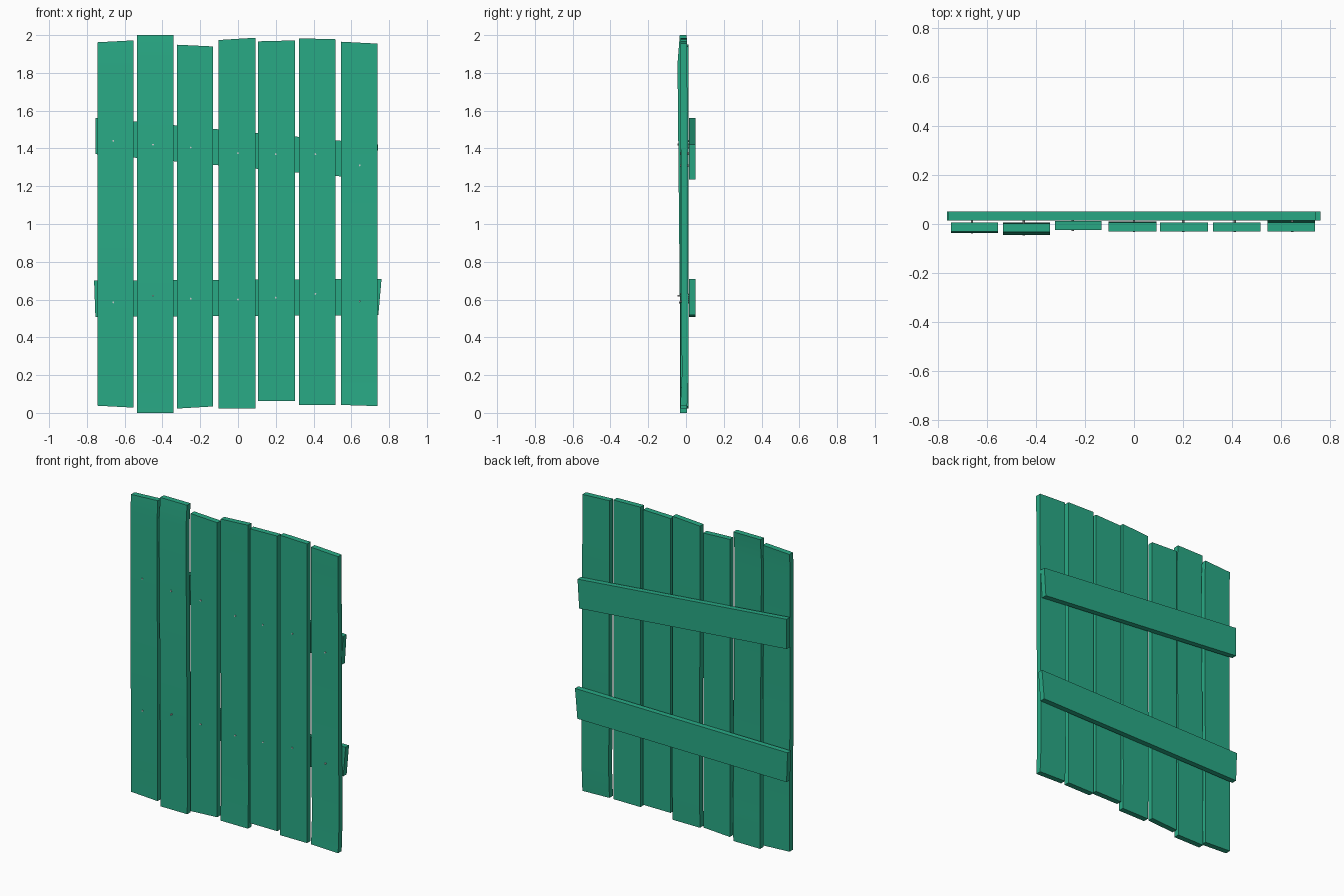
import bpy, bmesh, math
from mathutils import Matrix

if "Cube" in bpy.data.objects:
    bpy.data.objects.remove(bpy.data.objects["Cube"])

green = bpy.data.materials.new("green_paint")
green.diffuse_color = (0.022, 0.40, 0.235, 1)
green.use_nodes = True
green.node_tree.nodes["Principled BSDF"].inputs["Base Color"].default_value = green.diffuse_color


def finish(bm, name, mat=None):
    bmesh.ops.recalc_face_normals(bm, faces=bm.faces)
    me = bpy.data.meshes.new(name)
    bm.to_mesh(me)
    bm.free()
    ob = bpy.data.objects.new(name, me)
    bpy.context.collection.objects.link(ob)
    if mat:
        me.materials.append(mat)
    # Soft bends, sharp corners
    bpy.ops.object.select_all(action='DESELECT')
    ob.select_set(True)
    bpy.context.view_layer.objects.active = ob
    bpy.ops.object.shade_smooth_by_angle(angle=math.radians(30))
    return ob


def loft(name, rings):
    # Skin a stack of four-cornered rings and close both ends
    bm = bmesh.new()
    vs = [[bm.verts.new(p) for p in r] for r in rings]
    for a, b in zip(vs, vs[1:]):
        for i in range(4):
            j = (i + 1) % 4
            bm.faces.new((a[i], a[j], b[j], b[i]))
    bm.faces.new(vs[0])
    bm.faces.new(vs[-1])
    return finish(bm, name, green)


def plank(name, x0, x1, bottom, top, ys):
    # ys: front face y at bottom, lower bend, upper bend and top
    rings = []
    for (zl, zr), y in zip((bottom, (0.2, 0.2), (1.85, 1.85), top), ys):
        b = y + 0.036
        rings.append([(x0, y, zl), (x1, y, zr), (x1, b, zr), (x0, b, zl)])
    return loft(name, rings)


def rail(name, corners):
    return loft(name, [[(x, y, z) for x, z in corners] for y in (0.015, 0.05)])


# Upright planks, each cut and warped a little differently
planks = [
    (-0.745, -0.554, (0.038, 0.028), (1.962, 1.972), (-0.031, -0.031, -0.037, -0.030)),
    (-0.534, -0.342, (0.000, 0.000), (2.000, 2.000), (-0.031, -0.029, -0.045, -0.033)),
    (-0.322, -0.132, (0.023, 0.034), (1.949, 1.940), (-0.024, -0.024, -0.024, -0.024)),
    (-0.104, 0.092, (0.022, 0.022), (1.974, 1.986), (-0.030, -0.026, -0.030, -0.030)),
    (0.106, 0.302, (0.062, 0.062), (1.967, 1.972), (-0.030, -0.030, -0.030, -0.030)),
    (0.322, 0.516, (0.042, 0.042), (1.983, 1.978), (-0.030, -0.030, -0.030, -0.030)),
    (0.544, 0.738, (0.042, 0.036), (1.965, 1.955), (-0.030, -0.022, -0.030, -0.030)),
]
for i, p in enumerate(planks):
    plank(f"plank_{i + 1}", *p)

# Two cross rails on the back
rail("upper_rail", [(-0.755, 1.37), (0.73, 1.235), (0.742, 1.422), (-0.755, 1.562)])
rail("lower_rail", [(-0.755, 0.508), (0.743, 0.518), (0.76, 0.71), (-0.762, 0.70)])

# Nails through planks into the rails
nails_x = (-0.66, -0.45, -0.25, 0.0, 0.2, 0.41, 0.645)
upper_z = (1.44, 1.42, 1.405, 1.375, 1.37, 1.37, 1.31)
lower_z = (0.585, 0.62, 0.605, 0.6, 0.61, 0.63, 0.59)
fronts = (-0.038, -0.046, -0.029, -0.033, -0.033, -0.033, -0.033)
for row, zs in (("upper", upper_z), ("lower", lower_z)):
    bm = bmesh.new()
    for x, z, y in zip(nails_x, zs, fronts):
        m = Matrix.Translation((x, (y + 0.025) / 2, z)) @ Matrix.Rotation(math.pi / 2, 4, 'X')
        bmesh.ops.create_cone(bm, cap_ends=True, segments=8, radius1=0.005,
                              radius2=0.005, depth=0.025 - y, matrix=m)
    finish(bm, f"{row}_nails")
